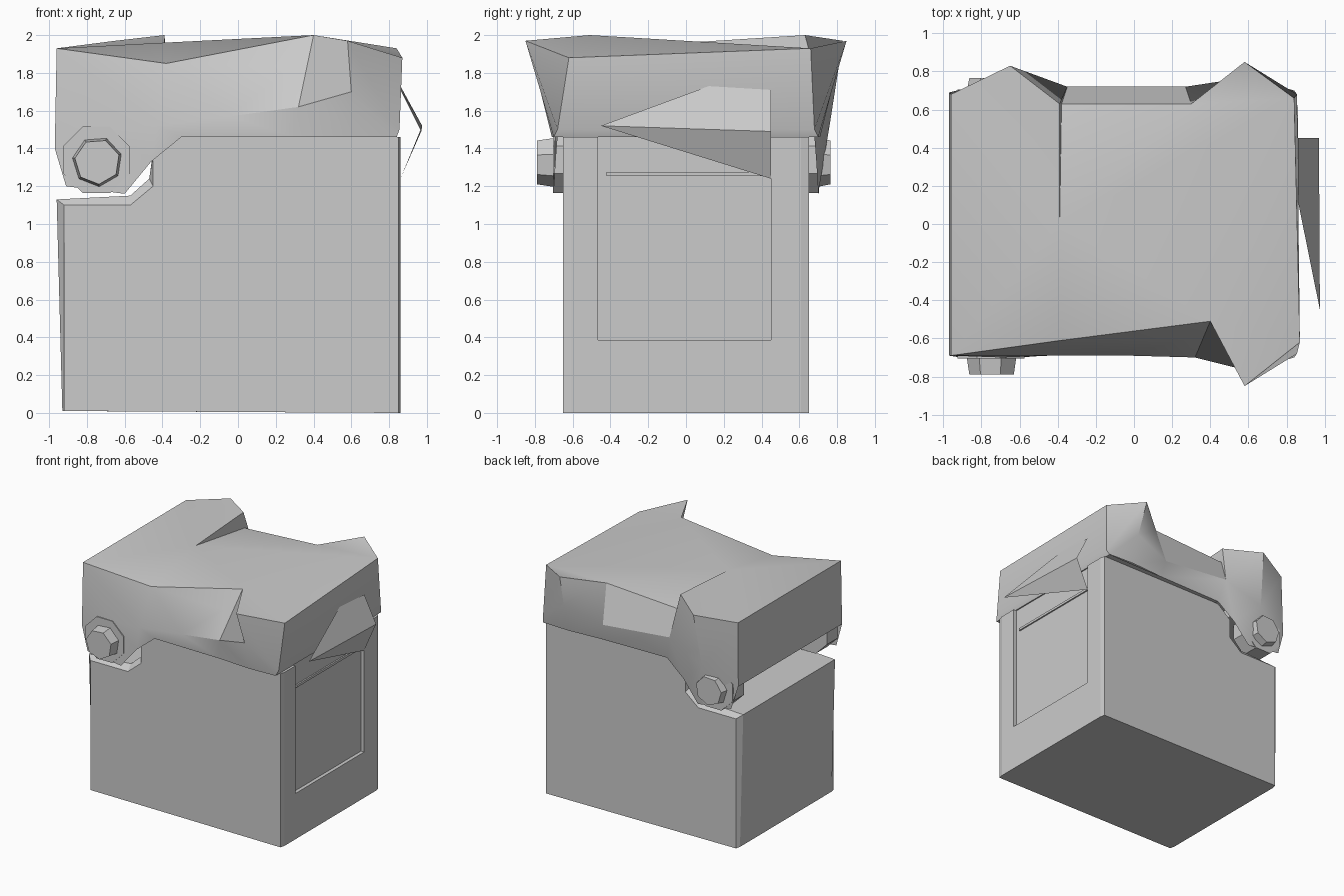
import bpy, bmesh, math
from mathutils import Matrix

if "Cube" in bpy.data.objects:
    bpy.data.objects.remove(bpy.data.objects["Cube"])


def finish(name, bm, angle=None):
    bmesh.ops.remove_doubles(bm, verts=bm.verts[:], dist=0.0005)
    bmesh.ops.recalc_face_normals(bm, faces=bm.faces[:])
    me = bpy.data.meshes.new(name)
    bm.to_mesh(me)
    bm.free()
    ob = bpy.data.objects.new(name, me)
    bpy.context.collection.objects.link(ob)
    if angle:
        bpy.ops.object.select_all(action='DESELECT')
        ob.select_set(True)
        bpy.context.view_layer.objects.active = ob
        bpy.ops.object.shade_smooth_by_angle(angle=math.radians(angle))
    return ob


def add_face(bm, points):
    # Repeated points collapse quads into triangles
    unique = []
    for p in points:
        if p not in unique:
            unique.append(p)
    if len(unique) > 2:
        bm.faces.new([bm.verts.new(p) for p in unique])


def box(name, lo, hi):
    bm = bmesh.new()
    mid = [(a + b) / 2 for a, b in zip(lo, hi)]
    size = [b - a for a, b in zip(lo, hi)]
    bmesh.ops.create_cube(bm, size=1, matrix=Matrix.Translation(mid) @ Matrix.Diagonal((*size, 1)))
    return finish(name, bm)


def prism(name, sides, x, z, r0, r1, y0, y1, turn):
    # Tapered many-sided block running along y
    bm = bmesh.new()
    ring = lambda r, y: [(x + r * math.cos(turn + i * math.tau / sides), y,
                          z + r * math.sin(turn + i * math.tau / sides)) for i in range(sides)]
    a, b = ring(r0, y0), ring(r1, y1)
    for i in range(sides):
        j = (i + 1) % sides
        add_face(bm, [a[i], a[j], b[j], b[i]])
    add_face(bm, a)
    add_face(bm, b)
    return finish(name, bm)


# Bin body: notched side profile lofted across y with chamfered edges
outer = [(-.92, .01), (.85, 0), (.85, 1.46), (-.33, 1.46), (-.45, 1.36), (-.45, 1.2), (-.57, 1.1), (-.92, 1.1)]
inner = [(-.93, .01), (.86, 0), (.86, 1.46), (-.33, 1.46), (-.45, 1.38), (-.47, 1.24), (-.57, 1.15), (-.96, 1.13)]
bm = bmesh.new()
rings = [[(x, y, z) for x, z in prof] for prof, y in
         ((outer, -.65), (inner, -.61), (inner, .61), (outer, .65))]
for a, b in zip(rings, rings[1:]):
    for i in range(8):
        j = (i + 1) % 8
        add_face(bm, [a[i], a[j], b[j], b[i]])
add_face(bm, rings[0])
add_face(bm, rings[-1])
body = finish("body", bm)

# Recessed panel on the right side
cutter = box("panel_cutter", (.83, -.465, .385), (1, .45, 1.6))
cutter.hide_render = True
cutter.hide_set(True)
mod = body.modifiers.new("panel_recess", 'BOOLEAN')
mod.operation = 'DIFFERENCE'
mod.object = cutter
mod.solver = 'EXACT'
box("panel_bar", (.825, -.42, 1.255), (.842, .43, 1.275))

# Lid: each station is a top, middle and bottom point, from left to right
front = [
    ((-.96, -.69, 1.93), (-.97, -.69, 1.40), (-.91, -.70, 1.20)),
    ((-.96, -.69, 1.93), (-.70, -.70, 1.52), (-.60, -.70, 1.16)),
    ((-.38, -.61, 1.85), (-.43, -.69, 1.52), (-.46, -.69, 1.33)),
    ((.28, -.60, 1.83), (-.04, -.69, 1.57), (-.30, -.68, 1.46)),
    ((.40, -.51, 2.00), (.32, -.70, 1.62), (.30, -.69, 1.46)),
    ((.58, -.85, 1.97), (.60, -.77, 1.70), (.60, -.71, 1.46)),
    ((.87, -.62, 1.88), (.855, -.68, 1.50), (.84, -.70, 1.46))]
back = [
    ((-.96, .68, 1.93), (-.97, .69, 1.40), (-.91, .70, 1.20)),
    ((-.65, .83, 1.97), (-.68, .76, 1.52), (-.60, .70, 1.16)),
    ((-.39, .63, 2.00), (-.35, .72, 1.66), (-.46, .69, 1.33)),
    ((-.38, .63, 1.87), (-.35, .72, 1.66), (-.30, .68, 1.46)),
    ((.30, .63, 1.91), (.27, .72, 1.60), (.30, .69, 1.46)),
    ((.58, .85, 1.97), (.60, .77, 1.70), (.60, .71, 1.46)),
    ((.84, .66, 1.93), (.855, .68, 1.50), (.84, .70, 1.46))]
bm = bmesh.new()
for side in (front, back):
    for a, b in zip(side, side[1:]):
        for k in range(2):
            add_face(bm, [a[k], b[k], b[k + 1], a[k + 1]])

# Lid ends, underside and folded top
for i, k in ((0, 0), (6, 0), (6, 1)):
    add_face(bm, [front[i][k], back[i][k], back[i][k + 1], front[i][k + 1]])
add_face(bm, [front[0][1], back[0][1], (-.46, .69, 1.40), (-.46, -.69, 1.40)])
add_face(bm, [front[3][2], back[3][2], back[6][2], front[6][2]])
T, B = [s[0] for s in front], [s[0] for s in back]
A = (-.39, 0, 1.96)
for tri in ((A, T[0], T[2]), (A, B[0], T[0]), (A, B[1], B[0]), (A, B[2], B[1]), (A, B[3], B[2]),
            (A, T[2], T[4]), (T[2], T[3], T[4]), (A, T[4], B[6]), (A, B[6], B[4]), (A, B[4], B[3]),
            (T[4], T[6], B[6]), (T[4], T[5], T[6]), (B[4], B[5], B[6])):
    add_face(bm, tri)
finish("lid", bm, 28)

# Hinge blocks and pivot knobs on both sides
for name, s in (("front", -1), ("back", 1)):
    prism(name + "_hinge_block", 8, -.75, 1.34, .19, .19, s * .55, s * .705, math.pi / 8)
    prism(name + "_knob", 7, -.745, 1.33, .135, .12, s * .69, s * (.79 if s < 0 else .765), .3)

# Folded flap handle on the right side
bm = bmesh.new()
tip, edge, low = (.975, -.45, 1.52), (.97, .45, 1.49), (.86, .45, 1.24)
add_face(bm, [tip, edge, (.86, .45, 1.71), (.86, .12, 1.73)])
add_face(bm, [tip, low, edge])
finish("flap_handle", bm)
